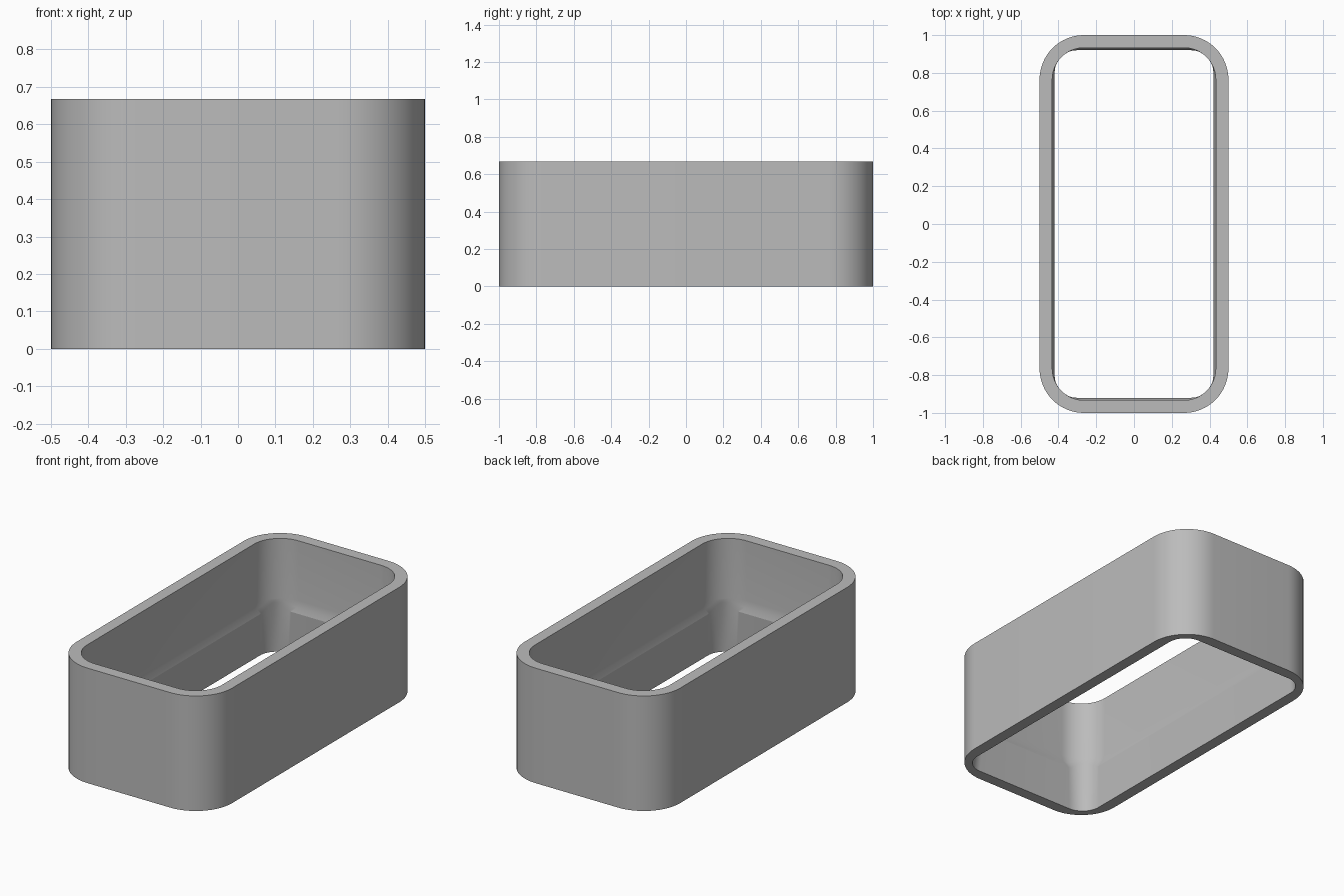
import bpy, bmesh, math

cube = bpy.data.objects.get("Cube")
if cube:
    bpy.data.objects.remove(cube, do_unlink=True)

HALF_X, HALF_Y, HEIGHT = 0.5, 1.0, 0.667
SEGMENTS = 16


def ring(bm, inset, radius, z, corner_rise=0.0):
    """Rounded rectangle of vertices; corner_rise lifts the middle of each corner."""
    verts = []
    cx, cy = HALF_X - inset - radius, HALF_Y - inset - radius
    for quarter, (sx, sy) in enumerate(((1, 1), (-1, 1), (-1, -1), (1, -1))):
        for i in range(SEGMENTS + 1):
            t = i / SEGMENTS * math.pi / 2
            a = t + quarter * math.pi / 2
            lift = corner_rise * math.sin(2 * t) ** 2
            verts.append(bm.verts.new((sx * cx + radius * math.cos(a),
                                       sy * cy + radius * math.sin(a), z + lift)))
    return verts


def bridge(bm, a, b):
    n = len(a)
    for i in range(n):
        j = (i + 1) % n
        bm.faces.new((a[i], a[j], b[j], b[i]))


# Grey body colour
grey = bpy.data.materials.new("plain_grey")
grey.use_nodes = True
colour = (0.5, 0.5, 0.5, 1.0)
grey.diffuse_color = colour
grey.node_tree.nodes["Principled BSDF"].inputs["Base Color"].default_value = colour

# Sleeve: outer wall, top rim, upper bore, sloped shoulder, tighter lower bore
bm = bmesh.new()
rings = [
    ring(bm, 0, 0.235, 0),
    ring(bm, 0, 0.235, HEIGHT),
    ring(bm, 0.067, 0.168, HEIGHT),
    ring(bm, 0.067, 0.168, 0.32),
    ring(bm, 0.071, 0.155, 0.28, 0.03),
    ring(bm, 0.08, 0.118, 0.25, 0.045),
    ring(bm, 0.066, 0.115, 0),
]
for k, lower in enumerate(rings):
    bridge(bm, lower, rings[(k + 1) % len(rings)])
bmesh.ops.recalc_face_normals(bm, faces=bm.faces)

mesh = bpy.data.meshes.new("sleeve")
bm.to_mesh(mesh)
bm.free()
mesh.materials.append(grey)
sleeve = bpy.data.objects.new("sleeve", mesh)
bpy.context.collection.objects.link(sleeve)

# Smooth corners, crisp rims and crease
bpy.ops.object.select_all(action='DESELECT')
sleeve.select_set(True)
bpy.context.view_layer.objects.active = sleeve
bpy.ops.object.shade_smooth_by_angle(angle=math.radians(13))
